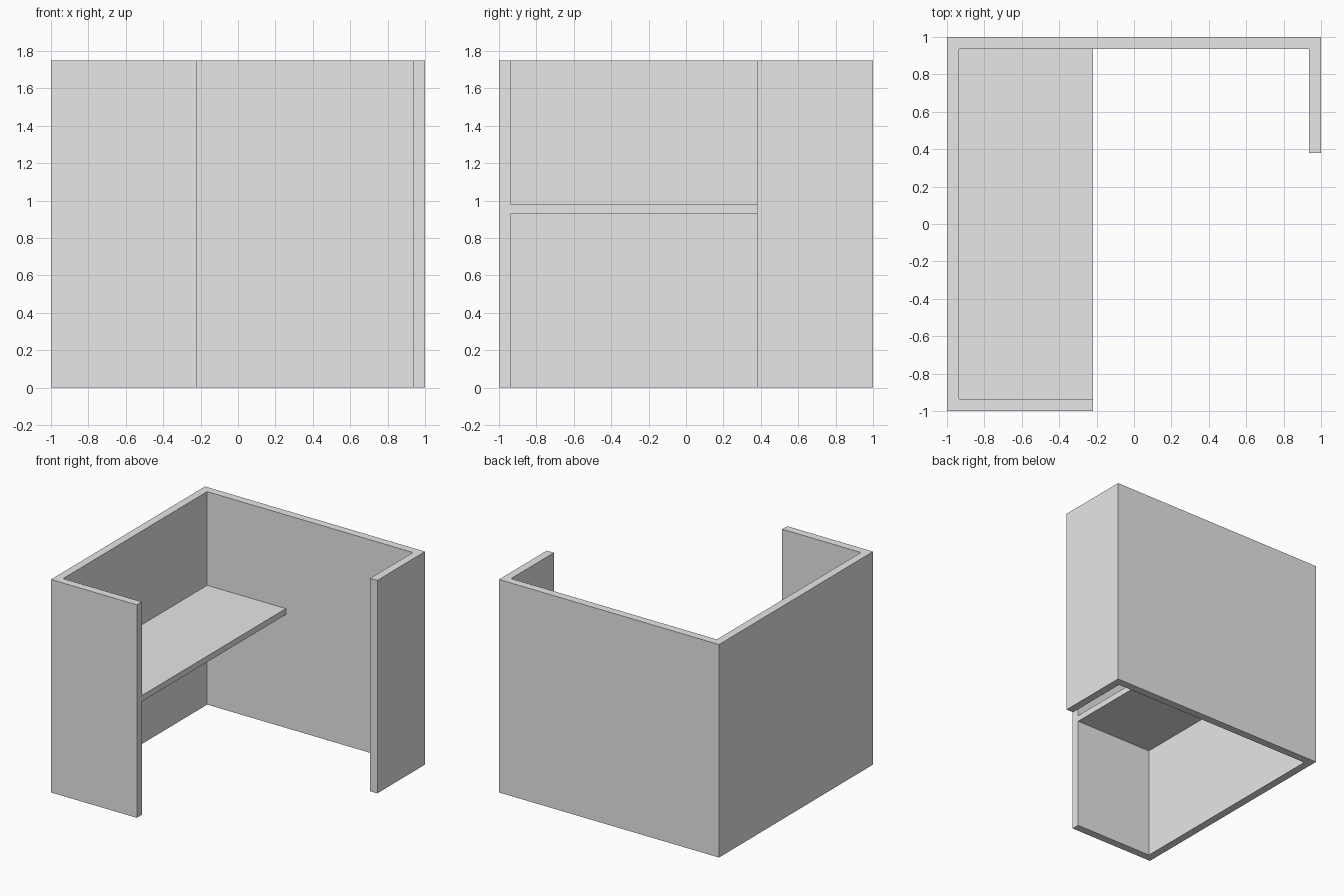
import bpy

cube = bpy.data.objects.get("Cube")
if cube:
    bpy.data.objects.remove(cube, do_unlink=True)

GREY = (0.8, 0.8, 0.8, 1.0)
mat = bpy.data.materials.new("light_grey")
mat.use_nodes = True
mat.diffuse_color = GREY
for node in mat.node_tree.nodes:
    if node.type == "BSDF_PRINCIPLED":
        node.inputs["Base Color"].default_value = GREY

HEIGHT = 1.75
WALL = 0.065
INNER = 1 - WALL
FRONT_END = -0.22   # free edge of the front wall and desk
LEFT_END = 0.38     # free edge of the short left wall


def extrude_outline(name, outline, bottom, top):
    """Solid prism from a plan outline listed counter-clockwise."""
    n = len(outline)
    verts = [(x, y, z) for z in (bottom, top) for x, y in outline]
    faces = [tuple(reversed(range(n))), tuple(range(n, 2 * n))]
    faces += [(i, (i + 1) % n, n + (i + 1) % n, n + i) for i in range(n)]
    mesh = bpy.data.meshes.new(name)
    mesh.from_pydata(verts, [], faces)
    mesh.materials.append(mat)
    obj = bpy.data.objects.new(name, mesh)
    bpy.context.collection.objects.link(obj)
    return obj


# Continuous partition wall wrapping around the workspace
extrude_outline("partition_walls", [
    (-1, -1), (FRONT_END, -1), (FRONT_END, -INNER), (-INNER, -INNER),
    (-INNER, INNER), (INNER, INNER), (INNER, LEFT_END), (1, LEFT_END),
    (1, 1), (-1, 1),
], 0, HEIGHT)

# Desk top spanning between the front and back walls
extrude_outline("desk_top", [
    (-INNER, -INNER), (FRONT_END, -INNER),
    (FRONT_END, INNER), (-INNER, INNER),
], 0.93, 0.98)
